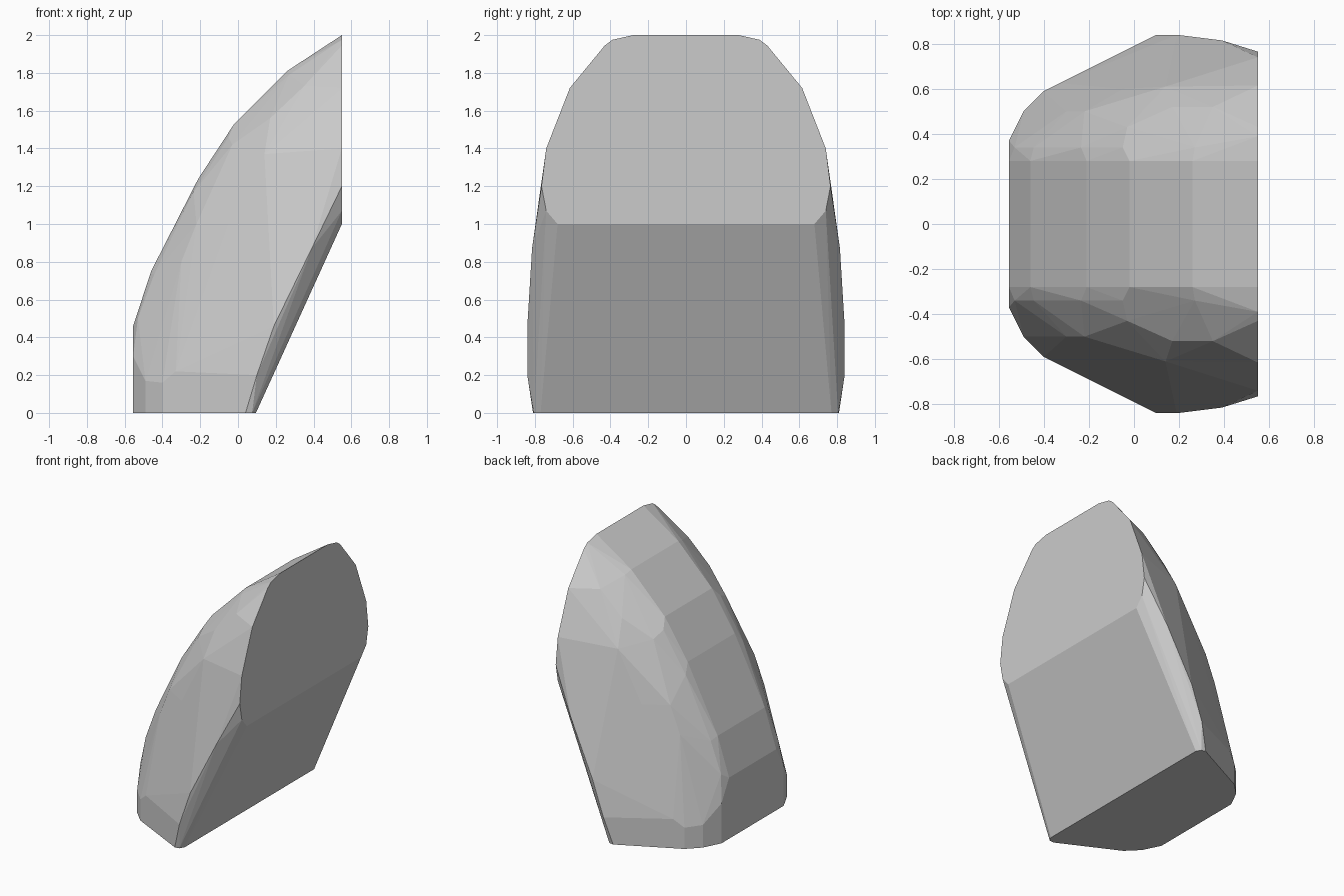
import bpy, bmesh

# Front ridge profile (x, z): flat centre strip
ridge = [(-.555, 0), (-.555, .46), (-.46, .75), (-.21, 1.24),
         (-.02, 1.53), (.26, 1.81), (.55, 2.0)]
pts = [(x, .28, z) for x, z in ridge]

# Base outline and upright lower band
pts += [(-.555, .37, 0), (-.49, .5, 0), (-.4, .59, 0), (.04, .81, 0), (.075, .805, 0), (.095, .77, 0),
        (-.555, .37, .3), (-.49, .5, .17), (-.4, .59, .16), (-.33, .625, .22), (.1, .84, .2)]

# Narrow bevel beside the strip
pts += [(-.53, .34, .5), (-.445, .34, .73), (-.235, .34, 1.17), (-.05, .34, 1.46), (.27, .34, 1.79)]

# Rounded flank
pts += [(-.3, .5, .8), (-.22, .5, 1.0), (-.03, .43, 1.42), (.17, .52, 1.56), (.35, .52, 1.73),
        (-.05, .6, 1.0), (.14, .61, 1.37), (.19, .84, .46), (.39, .815, .87)]

# Rear face outline and sloping underside
pts += [(.55, .39, 1.975), (.55, .43, 1.945), (.55, .615, 1.72), (.55, .74, 1.4),
        (.55, .765, 1.2), (.55, .74, 1.07), (.55, .68, 1.0)]

# Mirror the half and wrap it in a faceted shell
bm = bmesh.new()
for x, y, z in pts:
    for s in (-1, 1):
        bm.verts.new((x, s * y, z))
res = bmesh.ops.convex_hull(bm, input=bm.verts[:])
loose = [v for v in bm.verts if not v.link_faces]
bmesh.ops.delete(bm, geom=loose, context='VERTS')
bmesh.ops.dissolve_limit(bm, angle_limit=.02, verts=bm.verts[:], edges=bm.edges[:])
bmesh.ops.recalc_face_normals(bm, faces=bm.faces[:])

mesh = bpy.data.meshes.new("faceted_shell")
bm.to_mesh(mesh)
bm.free()
shell = bpy.data.objects.new("faceted_shell", mesh)
bpy.context.collection.objects.link(shell)
